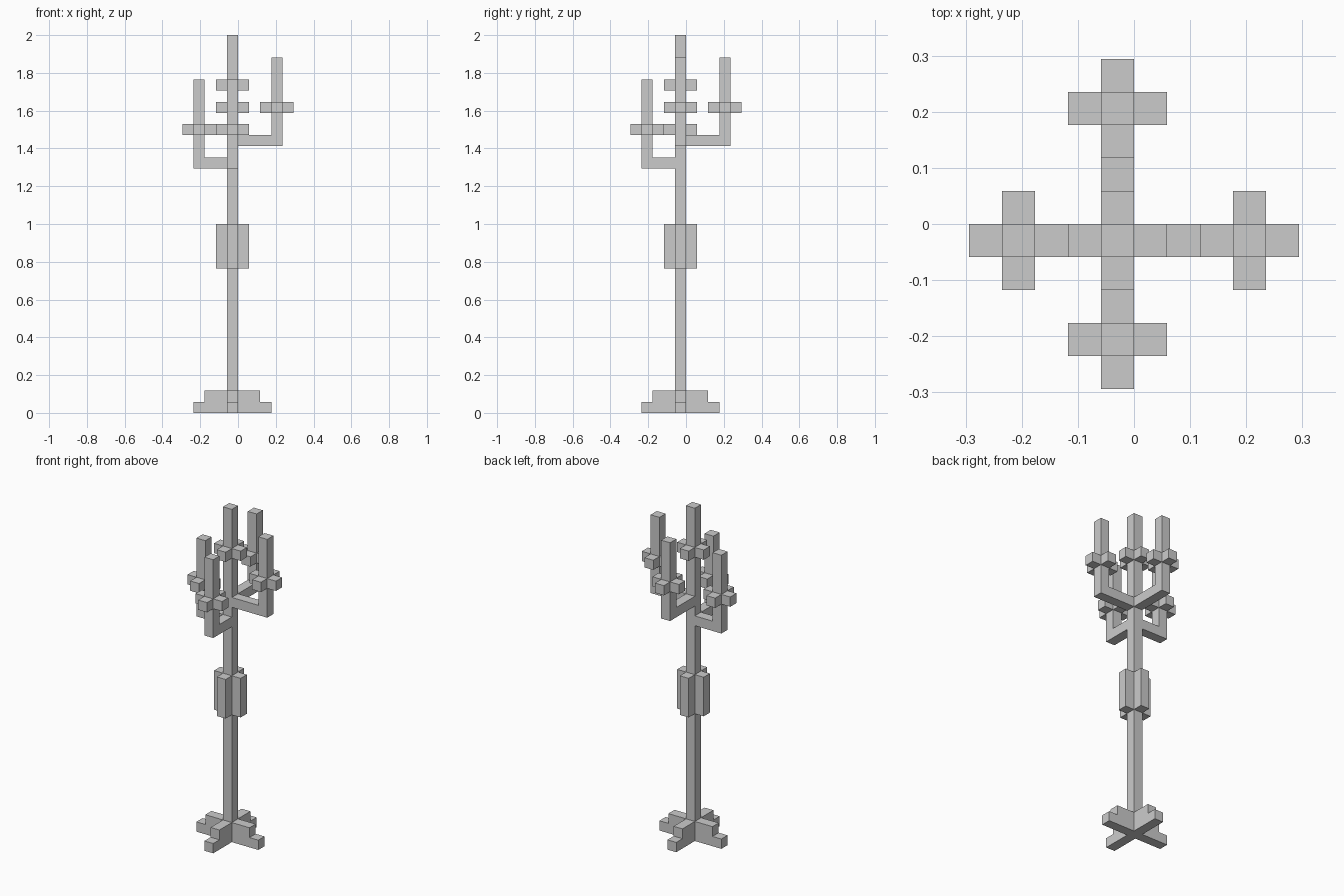
import bpy, bmesh
from mathutils import Vector

if "Cube" in bpy.data.objects:
    bpy.data.objects.remove(bpy.data.objects["Cube"])

U = 2 / 34  # one block; the whole model sits on this grid


def box(x0, x1, y0, y1, z0, z1):
    """Set of grid blocks filling a box."""
    return {(x, y, z) for x in range(x0, x1) for y in range(y0, y1) for z in range(z0, z1)}


def plus(cx, cy, r0, r1, z0, z1):
    """Plus-shaped slab round a block, reaching r0 back and r1 forward."""
    return (box(cx - r0, cx + r1 + 1, cy, cy + 1, z0, z1)
            | box(cx, cx + 1, cy - r0, cy + r1 + 1, z0, z1))


def swap_xy(cells):
    return {(y, x, z) for x, y, z in cells}


parts = {}
# Central post, base, grip and top collar
parts["post"] = box(-1, 0, -1, 0, 0, 34)
parts["stepped_base"] = plus(-1, -1, 3, 3, 0, 1) | plus(-1, -1, 2, 2, 1, 2)
parts["grip"] = plus(-1, -1, 1, 1, 13, 17)
parts["top_collar"] = plus(-1, -1, 1, 1, 29, 30)

# Upper and lower branches with candles and drip collars
upper_branch = box(0, 4, -1, 0, 24, 25) | box(3, 4, -1, 0, 25, 32)
upper_collar = plus(3, -1, 1, 1, 27, 28)
lower_branch = box(-4, -1, -1, 0, 22, 23) | box(-4, -3, -1, 0, 23, 30)
lower_collar = plus(-4, -1, 1, 1, 25, 26)
for name, branch, collar, sides in (
        ("upper", upper_branch, upper_collar, ("right", "back")),
        ("lower", lower_branch, lower_collar, ("left", "front"))):
    for side, turn in zip(sides, (set, swap_xy)):
        parts[f"{name}_branch_{side}"] = turn(branch)
        parts[f"{name}_collar_{side}"] = turn(collar)

solid = set().union(*parts.values())


def build(name, cells):
    """Mesh the outer skin of a part, leaving out faces buried in the model."""
    bm = bmesh.new()
    for c in cells:
        for axis in range(3):
            for s in (-1, 1):
                n = list(c)
                n[axis] += s
                if tuple(n) in solid:
                    continue
                a, b = Vector((0, 0, 0)), Vector((0, 0, 0))
                a[(axis + 1) % 3] = b[(axis + 2) % 3] = 1
                o = Vector(c)
                o[axis] += max(s, 0)
                quad = [o, o + a, o + a + b, o + b]
                bm.faces.new([bm.verts.new(p * U) for p in quad[::s]])
    bmesh.ops.remove_doubles(bm, verts=bm.verts, dist=1e-4)
    bmesh.ops.dissolve_limit(bm, angle_limit=0.01, verts=bm.verts, edges=bm.edges)
    mesh = bpy.data.meshes.new(name)
    bm.to_mesh(mesh)
    bm.free()
    bpy.context.collection.objects.link(bpy.data.objects.new(name, mesh))


# Each block belongs to the first part that claims it
used = set()
for name, cells in parts.items():
    build(name, cells - used)
    used |= cells
